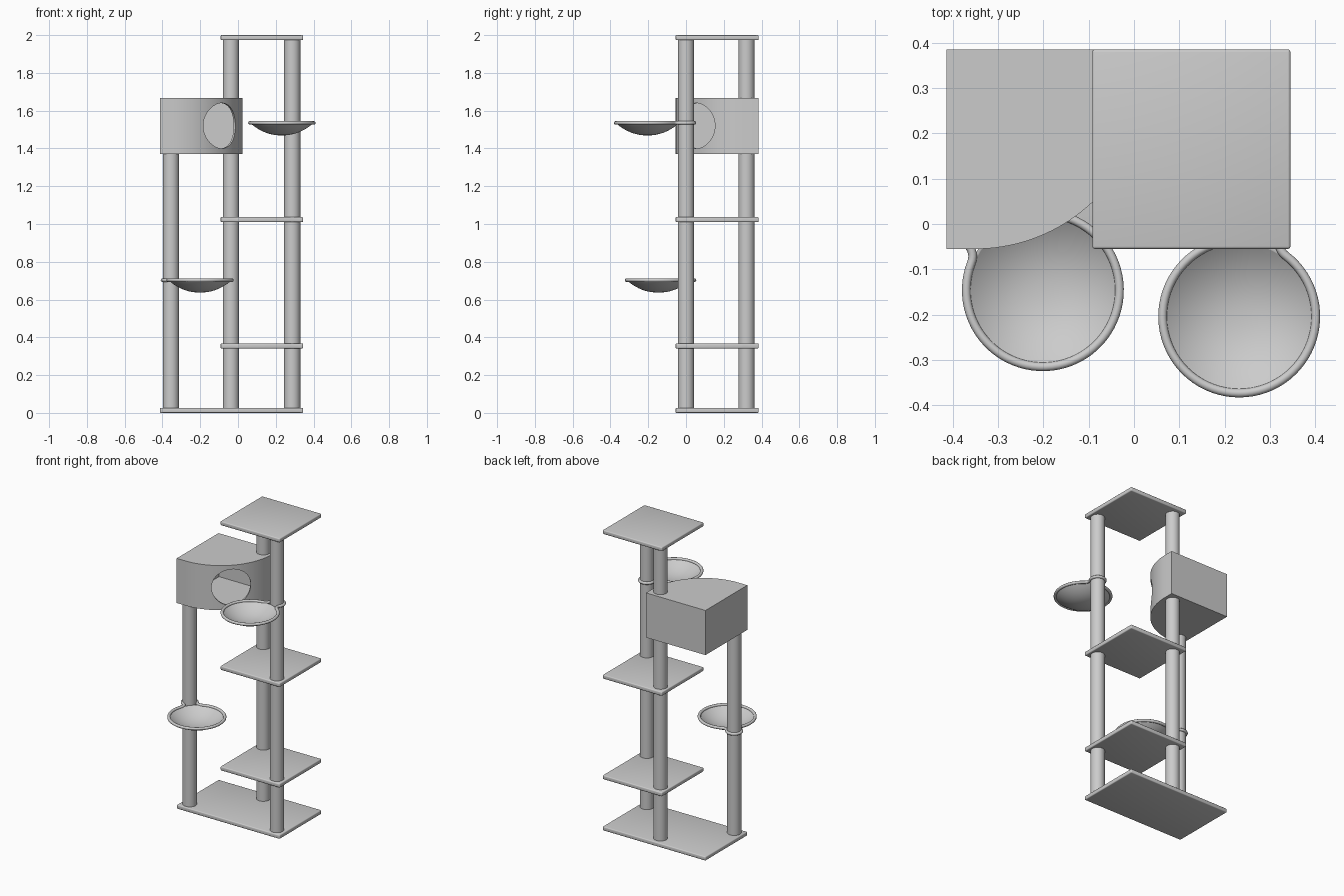
import bpy, bmesh, math
from mathutils import Matrix, Vector

if "Cube" in bpy.data.objects:
    bpy.data.objects.remove(bpy.data.objects["Cube"])


def finish(name, bm, angle=30):
    bmesh.ops.recalc_face_normals(bm, faces=bm.faces)
    me = bpy.data.meshes.new(name)
    bm.to_mesh(me)
    bm.free()
    ob = bpy.data.objects.new(name, me)
    bpy.context.collection.objects.link(ob)
    smooth(ob, angle)
    return ob


def smooth(ob, angle=30):
    bpy.ops.object.select_all(action='DESELECT')
    ob.select_set(True)
    bpy.context.view_layer.objects.active = ob
    bpy.ops.object.shade_smooth_by_angle(angle=math.radians(angle))


def plate(name, x0, x1, y0, y1, z0, z1):
    bm = bmesh.new()
    bmesh.ops.create_cube(bm, size=1)
    bm.transform(Matrix.Translation(((x0 + x1) / 2, (y0 + y1) / 2, (z0 + z1) / 2))
                 @ Matrix.Diagonal((x1 - x0, y1 - y0, z1 - z0, 1)))
    bmesh.ops.bevel(bm, geom=bm.edges[:], offset=0.006, segments=3,
                    affect='EDGES', profile=0.5)
    return finish(name, bm, 40)


def cylinder(name, radius, matrix, length, segs=48):
    bm = bmesh.new()
    bmesh.ops.create_cone(bm, cap_ends=True, segments=segs, radius1=radius,
                          radius2=radius, depth=length)
    bm.transform(matrix)
    return finish(name, bm)


def post(name, x, y, z0, z1):
    return cylinder(name, 0.043, Matrix.Translation((x, y, (z0 + z1) / 2)), z1 - z0)


def house_solid(name, inset, z0, z1):
    # square at the back left, quarter-round at the front right
    cx, cy, r = -0.35, 0.32, 0.375 - inset
    l, b = -0.413 + inset, 0.385 - inset
    pts = [(cx + r, b), (l, b), (l, cy - r)]
    n = 40
    pts += [(cx + r * math.sin(i / n * math.pi / 2),
             cy - r * math.cos(i / n * math.pi / 2)) for i in range(n + 1)]
    bm = bmesh.new()
    f = bm.faces.new([bm.verts.new((x, y, z0)) for x, y in pts])
    ext = bmesh.ops.extrude_face_region(bm, geom=[f])
    bmesh.ops.translate(bm, vec=(0, 0, z1 - z0),
                        verts=[v for v in ext['geom'] if isinstance(v, bmesh.types.BMVert)])
    return finish(name, bm)


def cut(ob, cutter):
    cutter.hide_render = True
    m = ob.modifiers.new('cut', 'BOOLEAN')
    m.operation, m.solver, m.object = 'DIFFERENCE', 'EXACT', cutter
    bpy.context.view_layer.objects.active = ob
    bpy.ops.object.modifier_apply(modifier=m.name)
    bpy.data.objects.remove(cutter)


def arc(c, r, a0, a1, n):
    return [Vector((c[0] + r * math.cos(a0 + (a1 - a0) * i / n),
                    c[1] + r * math.sin(a0 + (a1 - a0) * i / n))) for i in range(n + 1)]


def bowl(name, cx, cy, px, py, z, depth=0.066):
    R, r, fil = 0.169, 0.045, 0.035
    d = math.hypot(px - cx, py - cy)
    place = Matrix.Translation((cx, cy, z)) @ Matrix.Rotation(math.atan2(py - cy, px - cx), 4, 'Z')

    # dish: revolved shell
    prof = []
    for rad, dep, order in ((R, depth, 1), (R - 0.006, depth - 0.008, -1)):
        p = [(rad * math.sin(i / 12 * math.pi / 2),
              -dep * (1 - math.sin(i / 12 * math.pi / 2) ** 2.2)) for i in range(13)]
        prof += p[::order]
    bm = bmesh.new()
    vs = [bm.verts.new((x, 0, h)) for x, h in prof]
    es = [bm.edges.new(e) for e in zip(vs, vs[1:])]
    bmesh.ops.spin(bm, geom=vs + es, cent=(0, 0, 0), axis=(0, 0, 1),
                   angle=math.tau, steps=64)
    bmesh.ops.remove_doubles(bm, verts=bm.verts, dist=1e-5)
    bm.transform(place)
    finish(name + '_dish', bm, 60)

    # rim: keyhole loop round the dish and the post, with blended necks
    a, b = R + fil, r + fil
    fx = (a * a - b * b + d * d) / (2 * d)
    fy = math.sqrt(a * a - fx * fx)
    t = math.atan2(fy, fx)
    u = math.atan2(fy, fx - d)
    pts = arc((0, 0), R, t, math.tau - t, 64)
    pts += arc((fx, -fy), fil, math.pi - t, math.pi - u, 8)[1:]
    pts += arc((d, 0), r, -u, u, 28)[1:]
    pts += arc((fx, fy), fil, math.pi + u, math.pi + t, 8)[1:-1]
    cu = bpy.data.curves.new(name + '_rim', 'CURVE')
    cu.dimensions = '3D'
    cu.bevel_depth, cu.bevel_resolution = 0.0095, 4
    sp = cu.splines.new('POLY')
    sp.points.add(len(pts) - 1)
    for q, p in zip(sp.points, pts):
        q.co = (p.x, p.y, 0, 1)
    sp.use_cyclic_u = True
    ob = bpy.data.objects.new(name + '_rim', cu)
    ob.matrix_world = place
    bpy.context.collection.objects.link(ob)
    bpy.ops.object.select_all(action='DESELECT')
    ob.select_set(True)
    bpy.context.view_layer.objects.active = ob
    bpy.ops.object.convert(target='MESH')
    smooth(bpy.context.view_layer.objects.active, 60)


# base and shelves
Y0, Y1 = -0.055, 0.385
plate('base', -0.413, 0.345, Y0, Y1, 0, 0.027)
for name, z in (('lower_shelf', 0.341), ('middle_shelf', 1.01), ('top_shelf', 1.973)):
    plate(name, -0.092, 0.345, Y0, Y1, z, z + 0.027)

# posts
post('left_post', -0.355, 0, 0.02, 1.372)
post('back_post_lower', -0.037, 0.32, 0.02, 1.372)
post('back_post_upper', -0.037, 0.32, 1.664, 1.98)
post('right_post', 0.287, 0, 0.02, 1.98)

# hollow house with round entrance
house = house_solid('house', 0, 1.37, 1.667)
cut(house, house_solid('house_cavity', 0.012, 1.385, 1.652))
hole_mat = (Matrix.Translation((-0.085, 0.055, 1.52)) @ Matrix.Rotation(math.radians(-45), 4, 'Z')
            @ Matrix.Rotation(math.pi / 2, 4, 'Y'))
cut(house, cylinder('entrance_cutter', 0.12, hole_mat, 0.25, 64))
smooth(house, 30)

# bowls hung on the front posts
bowl('left_bowl', -0.201, -0.146, -0.355, 0, 0.703)
bowl('right_bowl', 0.232, -0.204, 0.287, 0, 1.535)
